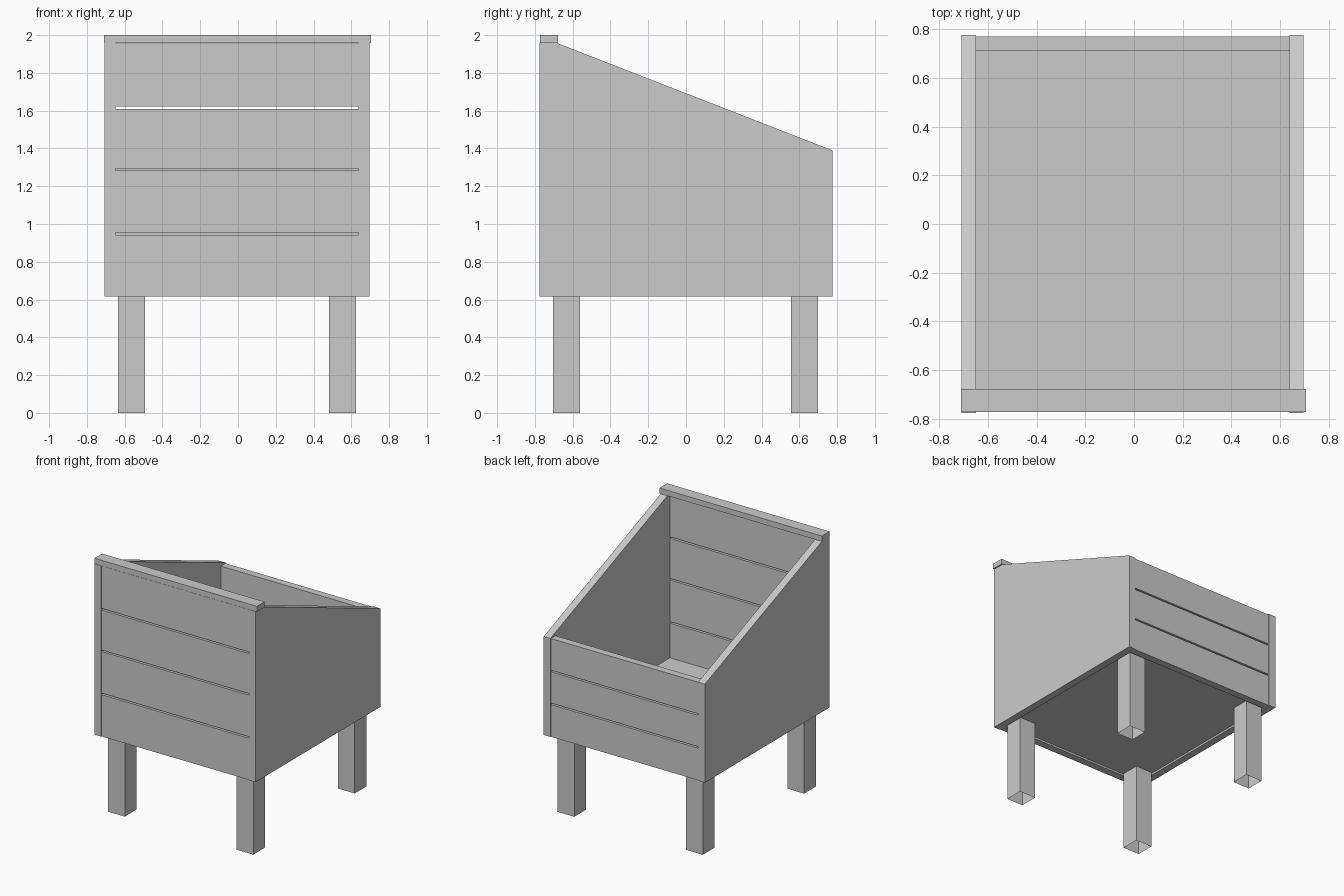
import bpy, bmesh

if "Cube" in bpy.data.objects:
    bpy.data.objects.remove(bpy.data.objects["Cube"])

CX = -0.005            # body centre in x
XL, XR = -0.648, 0.637  # inner faces of the side walls


def make_object(name, bm):
    bmesh.ops.recalc_face_normals(bm, faces=bm.faces)
    mesh = bpy.data.meshes.new(name)
    bm.to_mesh(mesh)
    bm.free()
    obj = bpy.data.objects.new(name, mesh)
    bpy.context.collection.objects.link(obj)
    return obj


def box(name, x, y, z, open_ends=False):
    bm = bmesh.new()
    bmesh.ops.create_cube(bm, size=1)
    for v in bm.verts:
        v.co = [(r[0] + r[1]) / 2 + c * (r[1] - r[0]) for c, r in zip(v.co, (x, y, z))]
    if open_ends:
        bm.normal_update()
        caps = [f for f in bm.faces if abs(f.normal.z) > 0.9]
        bmesh.ops.delete(bm, geom=caps, context='FACES_ONLY')
    return make_object(name, bm)


def side_wall(name, x0, x1):
    # Sloped profile in the y-z plane, extruded across the wall thickness
    profile = [(-0.775, 0.615), (0.775, 0.615), (0.775, 1.39), (-0.68, 1.957), (-0.775, 1.957)]
    bm = bmesh.new()
    face = bm.faces.new([bm.verts.new((x0, y, z)) for y, z in profile])
    ext = bmesh.ops.extrude_face_region(bm, geom=[face])
    moved = [g for g in ext["geom"] if isinstance(g, bmesh.types.BMVert)]
    bmesh.ops.translate(bm, vec=(x1 - x0, 0, 0), verts=moved)
    # extruding keeps the start face only when needed, so close any open side
    bmesh.ops.holes_fill(bm, edges=[e for e in bm.edges if e.is_boundary])
    return make_object(name, bm)


# Sloped side walls
side_wall("left_side_wall", -0.707, XL)
side_wall("right_side_wall", XR, 0.695)

# Front and back planks with thin gaps between them
for label, y, top, bounds in (
    ("front", (-0.77, -0.71), 1.955, (0.949, 1.288, 1.615)),
    ("back", (0.712, 0.77), 1.387, (0.874, 1.132)),
):
    edges = [0.609, *bounds, top + 0.006]
    for i, (lo, hi) in enumerate(zip(edges, edges[1:])):
        box(f"{label}_plank_{i + 1}", (XL, XR), y, (lo + 0.006, hi - 0.006))

# Floor board, slightly recessed
box("floor_board", (XL, XR), (-0.71, 0.712), (0.63, 0.67))

# Cap rail over the high front edge
box("cap_rail", (-0.709, 0.705), (-0.772, -0.677), (1.957, 2.0))

# Hollow square legs
for sx, side in ((-1, "left"), (1, "right")):
    for sy, end in ((-1, "front"), (1, "back")):
        x, y = CX + sx * 0.559, -0.002 + sy * 0.63
        box(f"{end}_{side}_leg", (x - 0.072, x + 0.072), (y - 0.072, y + 0.072),
            (0, 0.63), open_ends=True)
